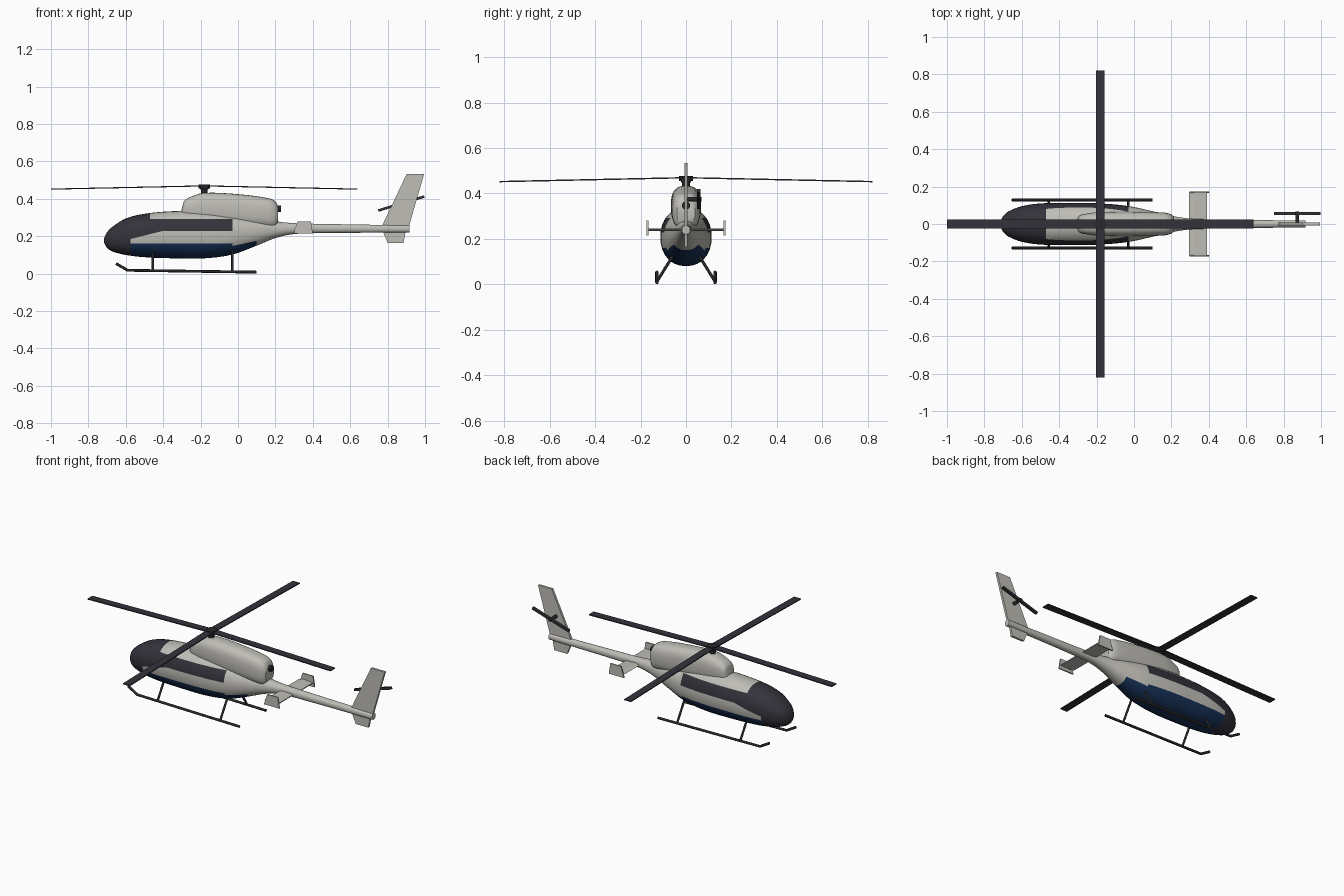
import bpy, bmesh, math
from mathutils import Vector

if "Cube" in bpy.data.objects:
    bpy.data.objects.remove(bpy.data.objects["Cube"])


def material(name, rgb):
    m = bpy.data.materials.new(name)
    m.diffuse_color = (*rgb, 1)
    m.use_nodes = True
    m.node_tree.nodes["Principled BSDF"].inputs["Base Color"].default_value = m.diffuse_color
    return m


GREY = material("warm_grey_paint", (0.52, 0.51, 0.47))
DARK = material("dark_glass", (0.034, 0.032, 0.043))
BLUE = material("navy_paint", (0.008, 0.030, 0.095))
BLACK = material("black_metal", (0.022, 0.022, 0.025))


def finish(name, bm, mats, smooth=True):
    bmesh.ops.recalc_face_normals(bm, faces=bm.faces)
    me = bpy.data.meshes.new(name)
    bm.to_mesh(me)
    bm.free()
    ob = bpy.data.objects.new(name, me)
    bpy.context.collection.objects.link(ob)
    for m in mats:
        me.materials.append(m)
    if smooth:
        bpy.ops.object.select_all(action='DESELECT')
        ob.select_set(True)
        bpy.context.view_layer.objects.active = ob
        bpy.ops.object.shade_smooth_by_angle(angle=math.radians(40))
    return ob


def smooth_sections(keys, steps):
    """Interpolate cross-sections (x, bottom, top, half width) with cubic tangents."""
    def slope(i, k):
        a, b = keys[max(i - 1, 0)], keys[min(i + 1, len(keys) - 1)]
        return (b[k] - a[k]) / (b[0] - a[0])
    out = []
    for i in range(len(keys) - 1):
        a, b = keys[i], keys[i + 1]
        d = b[0] - a[0]
        for s in range(steps):
            t = s / steps
            row = [a[0] + d * t]
            for k in (1, 2, 3):
                row.append((2*t**3 - 3*t**2 + 1) * a[k] + (t**3 - 2*t**2 + t) * d * slope(i, k)
                           + (3*t**2 - 2*t**3) * b[k] + (t**3 - t**2) * d * slope(i + 1, k))
            out.append(row)
    return out + [list(keys[-1])]


def loft(keys, steps, power, sides=32):
    bm = bmesh.new()
    rings = []
    for x, lo, hi, w in smooth_sections(keys, steps):
        ring = []
        for j in range(sides):
            a = math.tau * j / sides
            c, s = math.cos(a), math.sin(a)
            y = math.copysign(abs(c) ** (2 / power), c) * w
            z = (lo + hi) / 2 + math.copysign(abs(s) ** (2 / power), s) * (hi - lo) / 2
            ring.append(bm.verts.new((x, y, z)))
        rings.append(ring)
    for r, q in zip(rings, rings[1:]):
        for j in range(sides):
            k = (j + 1) % sides
            bm.faces.new((r[j], r[k], q[k], q[j]))
    bm.faces.new(rings[0])
    bm.faces.new(rings[-1])
    return bm


def prism(name, pts, y0, y1, mat):
    """Outline in x and z, extruded along y."""
    bm = bmesh.new()
    a = [bm.verts.new((x, y0, z)) for x, z in pts]
    b = [bm.verts.new((x, y1, z)) for x, z in pts]
    bm.faces.new(a)
    bm.faces.new(b)
    for i in range(len(pts)):
        j = (i + 1) % len(pts)
        bm.faces.new((a[i], a[j], b[j], b[i]))
    return finish(name, bm, [mat], False)


def rod(name, p, q, r, mat, sides=16):
    p, q = Vector(p), Vector(q)
    bm = bmesh.new()
    bmesh.ops.create_cone(bm, cap_ends=True, segments=sides, radius1=r, radius2=r, depth=(q - p).length)
    rot = Vector((0, 0, 1)).rotation_difference(q - p).to_matrix()
    for v in bm.verts:
        v.co = rot @ v.co + (p + q) / 2
    return finish(name, bm, [mat])


def tube(name, pts, r, mat):
    cu = bpy.data.curves.new(name, 'CURVE')
    cu.dimensions = '3D'
    cu.bevel_depth, cu.bevel_resolution, cu.use_fill_caps = r, 2, True
    sp = cu.splines.new('POLY')
    sp.points.add(len(pts) - 1)
    for p, co in zip(sp.points, pts):
        p.co = (*co, 1)
    ob = bpy.data.objects.new(name, cu)
    bpy.context.collection.objects.link(ob)
    cu.materials.append(mat)


# Fuselage and tail boom in one loft
bm = loft([(-.716, .165, .19, .012), (-.70, .137, .222, .042), (-.67, .118, .252, .068),
           (-.60, .100, .295, .095), (-.50, .088, .320, .110), (-.35, .082, .334, .113),
           (-.18, .082, .334, .110), (-.03, .102, .318, .096), (.10, .150, .298, .068),
           (.20, .190, .280, .044), (.30, .212, .270, .029), (.45, .217, .266, .024),
           (.917, .220, .258, .018)], 4, 2.2)


def cut(p, n, x0, x1):
    faces = [f for f in bm.faces if x0 <= f.calc_center_median().x <= x1]
    geom = faces + list({e for f in faces for e in f.edges}) + list({v for f in faces for v in f.verts})
    bmesh.ops.bisect_plane(bm, geom=geom, dist=1e-5, plane_co=p, plane_no=n)


def sill(x):      # lower edge of the side glass
    return min(.228, .185 + (x + .575) * .25)


def belly(x):     # upper edge of the belly paint
    return .160 if x < -.03 else .148 + (x + .03) * .21


# Cut the paint borders, then colour by region
for x in (-.575, -.47, -.403, -.03, .10):
    cut((x, 0, 0), (1, 0, 0), -1, 1)
cut((0, 0, .293), (0, 0, 1), -.47, -.03)
cut((0, 0, .228), (0, 0, 1), -.403, -.03)
cut((-.575, 0, .185), (-.25, 0, 1), -.575, -.403)
cut((0, 0, .160), (0, 0, 1), -.575, -.03)
cut((-.03, 0, .148), (-.21, 0, 1), -.03, .10)
for f in bm.faces:
    c = f.calc_center_median()
    if c.x < -.575 or (c.x < -.47 and c.z > sill(c.x)) or (c.x < -.03 and sill(c.x) < c.z < .293):
        f.material_index = 1
    elif c.x < .10 and c.z < belly(c.x):
        f.material_index = 2
finish("fuselage", bm, [GREY, DARK, BLUE])

# Engine cowling and exhaust
finish("engine_cowling", loft([(-.302, .300, .340, .030), (-.290, .295, .385, .046), (-.25, .285, .412, .056),
                               (-.18, .270, .432, .064), (0, .255, .425, .066), (.16, .245, .404, .061),
                               (.198, .248, .388, .052), (.215, .272, .360, .040)], 4, 2.8), [GREY])
rod("exhaust", (.17, 0, .347), (.23, 0, .347), .018, BLACK)

# Main rotor: mast, hub and four drooping blades
RX = -.18
rod("rotor_mast", (RX, 0, .42), (RX, 0, .47), .017, BLACK)
rod("rotor_hub", (RX, 0, .455), (RX, 0, .477), .031, BLACK)
for i in range(4):
    d = Vector((math.cos(i * math.pi / 2), math.sin(i * math.pi / 2), 0))
    s = Vector((-d.y, d.x, 0)) * .023
    bm = bmesh.new()
    vs = []
    for r, z in ((.01, .469), (.82, .452)):
        for side, h in ((-1, -.003), (1, -.003), (1, .003), (-1, .003)):
            vs.append(bm.verts.new(Vector((RX, 0, z + h)) + d * r + s * side))
    bm.faces.new(vs[:4])
    bm.faces.new(vs[4:])
    for j in range(4):
        k = (j + 1) % 4
        bm.faces.new((vs[j], vs[k], vs[4 + k], vs[4 + j]))
    finish(f"rotor_blade_{i + 1}", bm, [DARK], False)

# Tail fins
prism("upper_fin", [(.765, .245), (.912, .245), (.995, .533), (.902, .533)], -.007, .007, GREY)
prism("lower_fin", [(.77, .235), (.80, .165), (.885, .165), (.898, .235)], -.007, .007, GREY)

# Stabilizer with end plates
prism("stabilizer", [(.295, .238), (.32, .246), (.39, .241), (.39, .236), (.32, .234)], -.168, .168, GREY)
for side, y in (("right", -.170), ("left", .170)):
    prism(f"end_plate_{side}", [(.297, .215), (.400, .215), (.390, .280), (.318, .280)],
          y - .004, y + .004, GREY)

# Tail rotor
prism("tail_rotor_blades", [(.752, .331), (.998, .406), (.994, .419), (.748, .344)], .048, .064, DARK)
rod("tail_rotor_shaft", (.873, 0, .375), (.873, .068, .375), .010, BLACK)

# Landing skids and struts
for side, s in (("right", -1), ("left", 1)):
    tube(f"skid_{side}", [(-.652, s * .128, .054), (-.59, s * .128, .018), (.10, s * .128, .008)], .0075, BLACK)
    for where, x in (("front", -.455), ("rear", -.03)):
        rod(f"{where}_strut_{side}", (x, s * .128, .012), (x, s * .055, .13), .0065, BLACK, 10)
